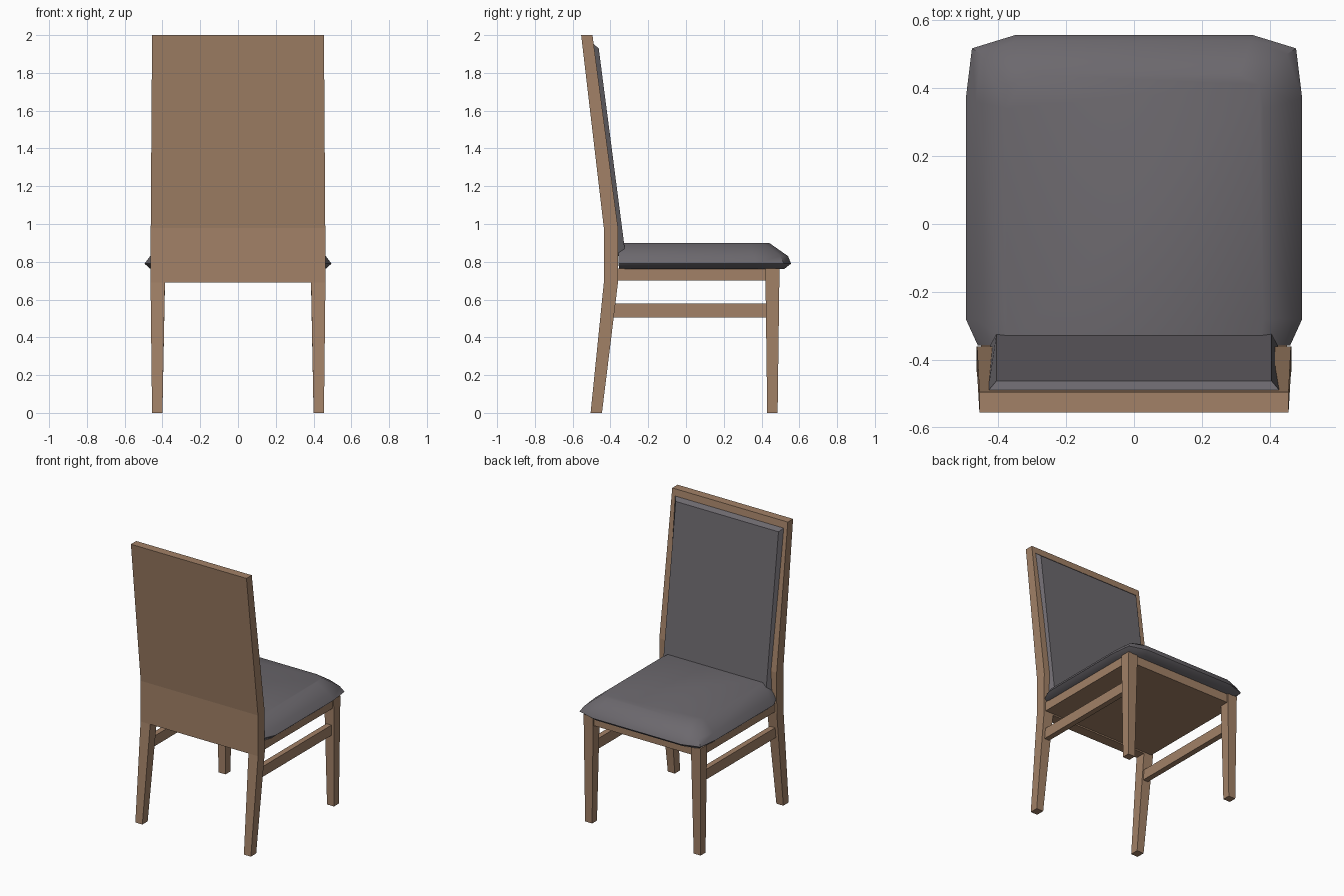
import bpy, bmesh, math

cube = bpy.data.objects.get("Cube")
if cube:
    bpy.data.objects.remove(cube, do_unlink=True)


def material(name, color):
    m = bpy.data.materials.new(name)
    m.use_nodes = True
    m.diffuse_color = (*color, 1)
    m.node_tree.nodes["Principled BSDF"].inputs["Base Color"].default_value = (*color, 1)
    return m


wood = material("warm wood", (0.36, 0.22, 0.135))
fabric = material("grey upholstery", (0.15, 0.14, 0.155))


def loft(name, rings, mat):
    """Closed solid through a stack of rings with equal point counts."""
    bm = bmesh.new()
    rows = [[bm.verts.new(p) for p in ring] for ring in rings]
    n = len(rows[0])
    for a, b in zip(rows, rows[1:]):
        for i in range(n):
            j = (i + 1) % n
            bm.faces.new((a[i], a[j], b[j], b[i]))
    bm.faces.new(rows[0][::-1])
    bm.faces.new(rows[-1])
    bmesh.ops.recalc_face_normals(bm, faces=bm.faces)
    mesh = bpy.data.meshes.new(name)
    bm.to_mesh(mesh)
    bm.free()
    mesh.materials.append(mat)
    obj = bpy.data.objects.new(name, mesh)
    bpy.context.collection.objects.link(obj)
    return obj


def rect(x0, x1, y0, y1, z):
    return [(x0, y0, z), (x1, y0, z), (x1, y1, z), (x0, y1, z)]


def box(name, x0, x1, y0, y1, z0, z1):
    return loft(name, [rect(x0, x1, y0, y1, z0), rect(x0, x1, y0, y1, z1)], wood)


# Legs and side stretchers, mirrored
for side, s in (("left", 1), ("right", -1)):
    loft(f"front_leg_{side}", [rect(s * 0.40, s * 0.455, 0.43, 0.485, 0),
                               rect(s * 0.385, s * 0.46, 0.42, 0.495, 0.765)], wood)
    loft(f"rear_leg_{side}", [rect(s * 0.40, s * 0.455, -0.505, -0.445, 0),
                              rect(s * 0.387, s * 0.463, -0.435, -0.36, 0.69)], wood)
    box(f"stretcher_{side}", s * 0.40, s * 0.44, -0.40, 0.43, 0.505, 0.578)

# Raked back panel
loft("back_panel", [rect(-w, w, y0, y1, z) for w, y0, y1, z in (
    (0.463, -0.435, -0.36, 0.69),
    (0.462, -0.435, -0.36, 0.98),
    (0.455, -0.555, -0.495, 2.0))], wood)

# Seat frame
box("seat_frame", -0.45, 0.45, -0.37, 0.485, 0.70, 0.765)


# Back cushion: bevelled pad following the rake
def pad_ring(w, y_low, z_low, y_high, z_high):
    return [(-w, y_low, z_low), (w, y_low, z_low), (w, y_high, z_high), (-w, y_high, z_high)]


loft("back_cushion", [pad_ring(0.43, -0.37, 0.82, -0.492, 1.955),
                      pad_ring(0.405, -0.323, 0.86, -0.462, 1.93)], fabric)


# Seat cushion: rings of half outlines mirrored across x
def seat_ring(half, z):
    return [(x, y, z) for x, y in half] + [(-x, y, z) for x, y in half[::-1]]


seat = loft("seat_cushion", [
    seat_ring([(0.44, -0.355), (0.463, -0.28), (0.463, 0.36), (0.445, 0.49), (0.34, 0.52)], 0.762),
    seat_ring([(0.46, -0.357), (0.495, -0.28), (0.495, 0.37), (0.477, 0.517), (0.35, 0.556)], 0.79),
    seat_ring([(0.44, -0.357), (0.465, -0.28), (0.465, 0.36), (0.45, 0.50), (0.345, 0.54)], 0.83),
    seat_ring([(0.37, -0.357), (0.38, -0.28), (0.38, 0.34), (0.37, 0.41), (0.31, 0.44)], 0.90),
], fabric)

bpy.ops.object.select_all(action="DESELECT")
seat.select_set(True)
bpy.context.view_layer.objects.active = seat
bpy.ops.object.shade_smooth_by_angle(angle=math.radians(50))
